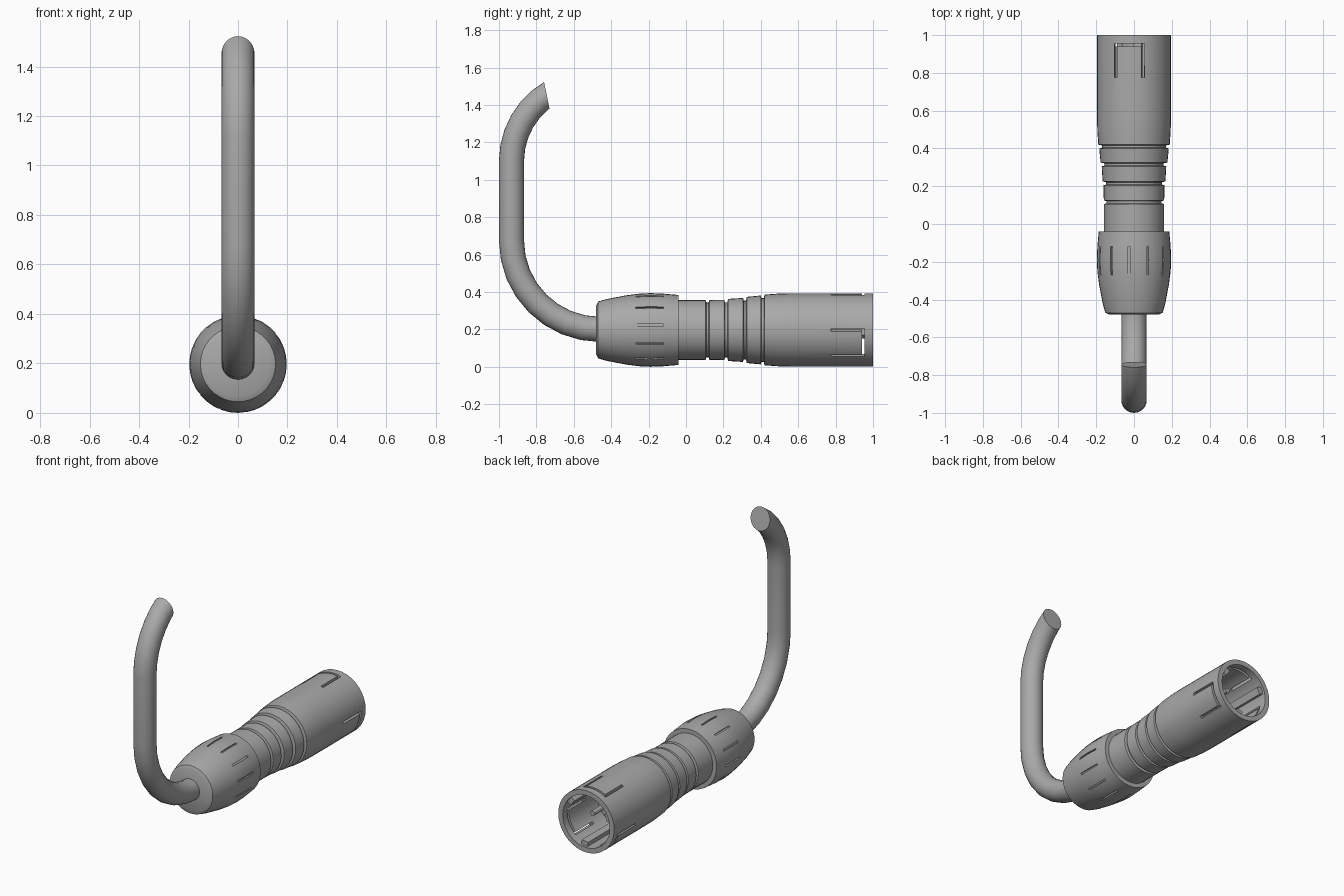
import bpy, bmesh, math
from mathutils import Matrix, Vector

if "Cube" in bpy.data.objects:
    bpy.data.objects.remove(bpy.data.objects["Cube"])

AXIS_Z = 0.197
AXIS = Vector((0, 0, AXIS_Z))

grey = bpy.data.materials.new("plain_grey")
grey.use_nodes = True
grey.diffuse_color = (0.4, 0.4, 0.4, 1)
grey.node_tree.nodes["Principled BSDF"].inputs["Base Color"].default_value = (0.4, 0.4, 0.4, 1)


def finish(bm, name):
    bmesh.ops.recalc_face_normals(bm, faces=bm.faces)
    mesh = bpy.data.meshes.new(name)
    bm.to_mesh(mesh)
    bm.free()
    mesh.materials.append(grey)
    obj = bpy.data.objects.new(name, mesh)
    bpy.context.collection.objects.link(obj)
    return obj


def activate(obj):
    bpy.ops.object.select_all(action='DESELECT')
    obj.select_set(True)
    bpy.context.view_layer.objects.active = obj


def smooth(obj, angle=32):
    activate(obj)
    bpy.ops.object.shade_smooth_by_angle(angle=math.radians(angle))


def lathe(name, profile, steps=36):
    """Spin (radius, y) points around the long axis."""
    bm = bmesh.new()
    verts = [bm.verts.new((0, y, AXIS_Z + r)) for r, y in profile]
    edges = [bm.edges.new(pair) for pair in zip(verts, verts[1:])]
    bmesh.ops.spin(bm, geom=verts + edges, cent=AXIS, axis=(0, 1, 0),
                   angle=math.tau, steps=steps, use_duplicate=False)
    bmesh.ops.remove_doubles(bm, verts=bm.verts, dist=0.0005)
    return finish(bm, name)


def add_prism(bm, outline, r0, r1, degrees):
    """Extrude a (sideways, y) outline radially from r0 to r1 at an angle."""
    turn = Matrix.Rotation(math.radians(90 - degrees), 4, 'Y')
    rings = [[bm.verts.new(turn @ Vector((s, y, r)) + AXIS) for s, y in outline]
             for r in (r0, r1)]
    bm.faces.new(rings[0])
    bm.faces.new(rings[1])
    n = len(outline)
    for i in range(n):
        j = (i + 1) % n
        bm.faces.new((rings[0][i], rings[0][j], rings[1][j], rings[1][i]))


def box(half, y0, y1):
    return [(-half, y0), (half, y0), (half, y1), (-half, y1)]


def cut(target, bm):
    cutter = finish(bm, "cutter")
    cutter.hide_render = True
    mod = target.modifiers.new("cut", 'BOOLEAN')
    mod.operation, mod.solver, mod.object = 'DIFFERENCE', 'EXACT', cutter
    activate(target)
    bpy.ops.object.modifier_apply(modifier=mod.name)
    bpy.data.objects.remove(cutter)


# Clamp nut with thin grip slots
nut = lathe("clamp_nut", [(0, -0.48), (0.13, -0.48), (0.152, -0.47), (0.166, -0.42),
                          (0.185, -0.32), (0.194, -0.25), (0.197, -0.19),
                          (0.194, -0.12), (0.187, -0.04), (0, -0.04)])
bm = bmesh.new()
for i in range(12):
    add_prism(bm, box(0.005, -0.27, -0.12), 0.184, 0.25, 30 * i + 8)
cut(nut, bm)
smooth(nut)

# Sleeve, grip rings and hollow socket body in one profile
profile = [(0, -0.06), (0.16, -0.06)]
for y, r_before, r_after in ((0.105, 0.16, 0.16), (0.205, 0.161, 0.166),
                             (0.305, 0.171, 0.177), (0.4, 0.184, 0.189)):
    low = r_before - 0.014
    profile += [(r_before, y), (low, y + 0.004), (low, y + 0.016), (r_after, y + 0.02)]
profile += [(0.194, 0.49), (0.196, 0.56), (0.196, 1.0), (0.165, 1.0), (0.165, 0.66), (0, 0.66)]
body = lathe("socket_body", profile)

# U-shaped slits around three latch tongues
LATCHES = (98, 218, 338)
u_shape = [(-0.08, 0.775), (-0.066, 0.775), (-0.066, 0.94), (0.066, 0.94),
           (0.066, 0.775), (0.08, 0.775), (0.08, 0.955), (-0.08, 0.955)]
bm = bmesh.new()
for a in LATCHES:
    add_prism(bm, u_shape, 0.1, 0.25, a)
cut(body, bm)
smooth(body)

# Guide ribs inside the socket
bm = bmesh.new()
for a in LATCHES:
    add_prism(bm, box(0.022, 0.65, 0.985), 0.135, 0.175, a + 60)
finish(bm, "guide_ribs")

# Contact pins
for i, a in enumerate(LATCHES):
    bm = bmesh.new()
    place = Matrix.Translation(AXIS + Vector((0.075 * math.cos(math.radians(a)), 0.74,
                                              0.075 * math.sin(math.radians(a)))))
    bmesh.ops.create_cone(bm, cap_ends=True, segments=12, radius1=0.016, radius2=0.016,
                          depth=0.2, matrix=place @ Matrix.Rotation(math.pi / 2, 4, 'X'))
    smooth(finish(bm, f"contact_pin_{i + 1}"))

# Bent cable: lower bend, straight run, upper bend
path = [(-0.4, 0.2)]
for i in range(9):
    t = math.radians(90 * i / 8)
    path.append((-0.458 - 0.475 * math.sin(t), 0.675 - 0.475 * math.cos(t)))
for i in range(9):
    t = math.radians(80 * i / 8)
    path.append((-0.508 - 0.425 * math.cos(t), 1.1 + 0.425 * math.sin(t)))
points = [Vector((0, y, z)) for y, z in path]

bm = bmesh.new()
rings = []
for i, p in enumerate(points):
    along = (points[min(i + 1, len(points) - 1)] - points[max(i - 1, 0)]).normalized()
    side = Vector((1, 0, 0))
    up = side.cross(along)
    rings.append([bm.verts.new(p + 0.067 * (math.cos(math.tau * k / 24) * side
                                            + math.sin(math.tau * k / 24) * up))
                  for k in range(24)])
for a, b in zip(rings, rings[1:]):
    for k in range(24):
        bm.faces.new((a[k], a[k - 1], b[k - 1], b[k]))
# Slanted cut at the free end
result = bmesh.ops.bisect_plane(bm, geom=bm.verts[:] + bm.edges[:] + bm.faces[:],
                                plane_co=(0, -0.745, 1.455), plane_no=(0, 0.98, 0.2),
                                clear_outer=False)
drop = [f for f in bm.faces if f.calc_center_median().z > 1.2
        and (f.calc_center_median() - Vector((0, -0.745, 1.455))).dot(Vector((0, 0.98, 0.2))) > 0]
bmesh.ops.delete(bm, geom=drop, context='FACES')
bmesh.ops.holes_fill(bm, edges=[e for e in bm.edges if e.is_boundary], sides=0)
smooth(finish(bm, "cable"), 40)
